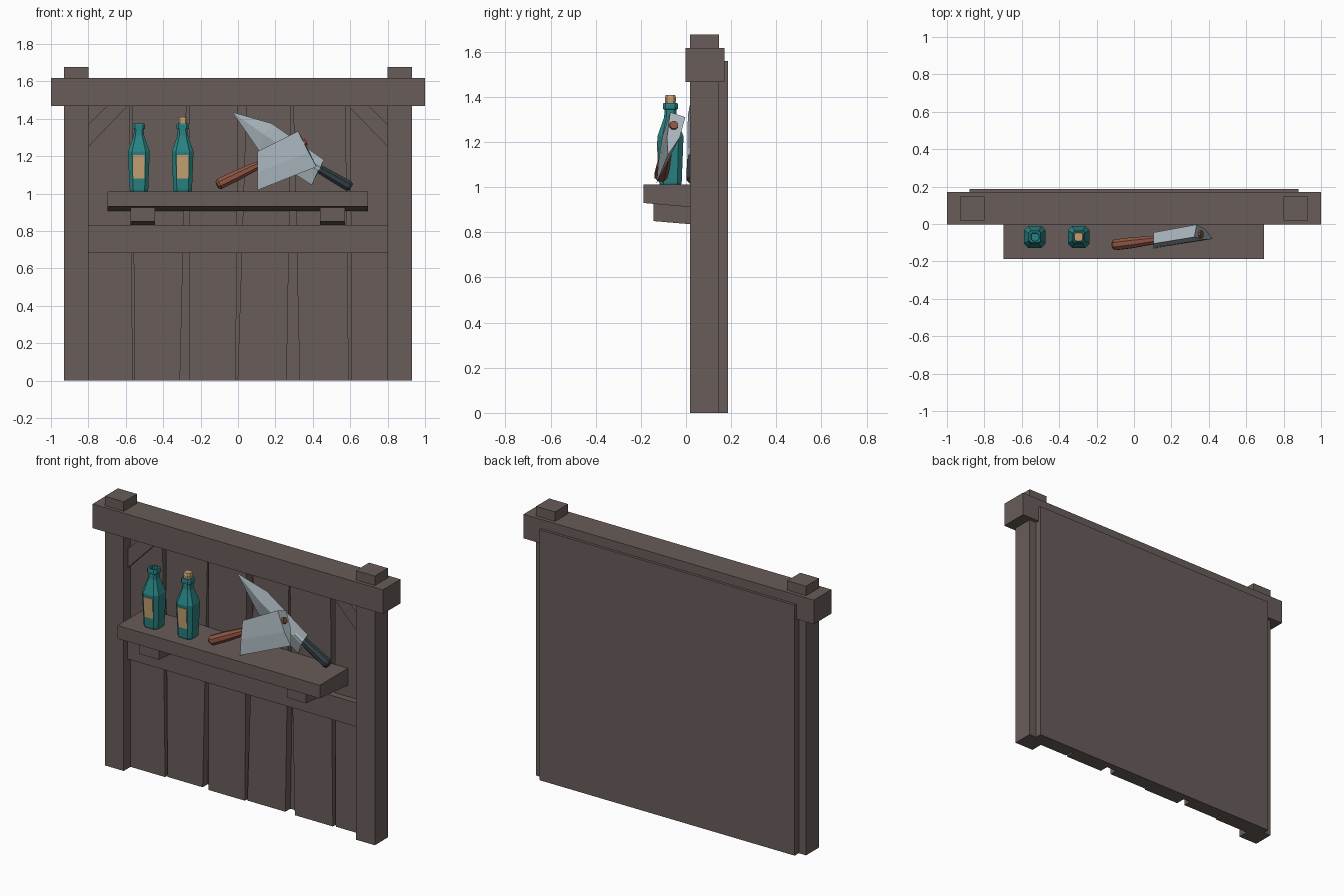
import bpy, bmesh, math
from mathutils import Vector

if "Cube" in bpy.data.objects:
    bpy.data.objects.remove(bpy.data.objects["Cube"])


def material(name, r, g, b):
    m = bpy.data.materials.new(name)
    m.diffuse_color = (r, g, b, 1)
    m.use_nodes = True
    m.node_tree.nodes["Principled BSDF"].inputs["Base Color"].default_value = m.diffuse_color
    return m


WOOD = material("dark_wood", .14, .108, .1)
TEAL = material("teal_glass", .022, .22, .22)
PAPER = material("paper_cork", .55, .35, .17)
STEEL = material("steel", .38, .45, .49)
RED = material("red_wood", .27, .09, .055)
BLACK = material("black_grip", .03, .045, .05)


def loft(name, sections, mat):
    """Skin a solid through sections with equal point counts, capping both ends."""
    bm = bmesh.new()
    rings = [[bm.verts.new(p) for p in s] for s in sections]
    n = len(rings[0])
    for a, b in zip(rings, rings[1:]):
        for i in range(n):
            j = (i + 1) % n
            bm.faces.new((a[i], a[j], b[j], b[i]))
    bm.faces.new(rings[0][::-1])
    bm.faces.new(rings[-1])
    bmesh.ops.remove_doubles(bm, verts=bm.verts, dist=1e-5)
    bmesh.ops.recalc_face_normals(bm, faces=bm.faces)
    me = bpy.data.meshes.new(name)
    bm.to_mesh(me)
    bm.free()
    me.materials.append(mat)
    ob = bpy.data.objects.new(name, me)
    bpy.context.collection.objects.link(ob)
    return ob


def front_prism(name, outline, y0, y1, mat=WOOD):
    """Extrude an (x, z) outline from y0 to y1."""
    return loft(name, [[(x, y, z) for x, z in outline] for y in (y0, y1)], mat)


def box(name, x0, x1, y0, y1, z0, z1):
    return front_prism(name, [(x0, z0), (x1, z0), (x1, z1), (x0, z1)], y0, y1)


def side_prism(name, outline, x0, x1):
    """Extrude a (y, z) outline from x0 to x1."""
    return loft(name, [[(x, y, z) for y, z in outline] for x in (x0, x1)], WOOD)


def rod(name, stations, mat, sides=8):
    """Round bar through (point, radius) stations along one straight axis."""
    pts = [(Vector(p), r) for p, r in stations]
    axis = (pts[-1][0] - pts[0][0]).normalized()
    u = axis.cross(Vector((0, 1, 0))).normalized()
    v = axis.cross(u)
    angles = [2 * math.pi * (i + .5) / sides for i in range(sides)]
    return loft(name, [[p + r * (u * math.cos(a) + v * math.sin(a)) for a in angles]
                       for p, r in pts], mat)


def octagon(cx, cy, z, h, k=.62):
    """Square ring of half width h with cut corners."""
    c = h * k
    return [(cx + x, cy + y, z) for x, y in
            ((h, -c), (h, c), (c, h), (-c, h), (-h, c), (-h, -c), (-c, -h), (c, -h))]


# frame: posts, corner braces, top beam, middle rail, back panel
for side, s in (("left", -1), ("right", 1)):
    box(side + "_post", s * .93, s * .80, .018, .147, 0, 1.676)
    front_prism(side + "_corner_brace",
                [(s * .80, 1.25), (s * .59, 1.468), (s * .70, 1.468), (s * .80, 1.37)],
                .06, .12)
box("top_beam", -1, 1, -.003, .17, 1.467, 1.617)
box("middle_rail", -.80, .80, .055, .12, .683, .832)
box("back_panel", -.88, .88, .145, .187, 0, 1.56)

# uneven planks: x at bottom left, bottom right, top right, top left, front y
planks = [(-.81, -.562, -.58, -.81, .085), (-.552, -.31, -.275, -.565, .095),
          (-.262, -.012, 0, -.262, .085), (-.002, .26, .285, .045, .095),
          (.33, .592, .575, .295, .088), (.607, .81, .81, .60, .095)]
for i, (a, b, c, d, y) in enumerate(planks):
    front_prism(f"wall_plank_{i + 1}", [(a, 0), (b, 0), (c, 1.5), (d, 1.5)], y, .15)

# shelf with sloped underside and two supports
side_prism("shelf", [(-.188, 1.012), (-.188, .93), (.09, .906), (.09, 1.012)], -.698, .695)
for i, x in enumerate((-.51, .505)):
    side_prism(f"shelf_support_{i + 1}",
               [(-.145, .94), (-.145, .85), (.09, .83), (.09, .93)], x - .066, x + .066)

# bottles: (z, half width), the last rings go down inside the neck
profile = [(1.012, .047), (1.022, .05), (1.225, .058), (1.31, .028), (1.345, .026),
           (1.346, .034), (1.365, .034), (1.373, .031), (1.373, .021), (1.31, .019)]
BY = -.069
for i, bx in enumerate((-.53, -.296)):
    loft(f"bottle_{i + 1}", [octagon(bx, BY, z, h) for z, h in profile], TEAL)
    loft(f"bottle_label_{i + 1}",
         [[(bx - .031, BY - h - .003, z), (bx + .031, BY - h - .003, z),
           (bx + .031, BY - h + .004, z), (bx - .031, BY - h + .004, z)]
          for z, h in ((1.08, .0523), (1.205, .0572))], PAPER)
loft("bottle_cork", [octagon(-.296, BY, z, h) for z, h in
                     ((1.33, .019), (1.395, .025), (1.408, .021))], PAPER)

# cleaver: wedge blade, rod handle running through the thick spine
loft("cleaver_blade", [
    [(.105, -.105, 1.225), (.105, -.045, 1.205), (.105, -.08, 1.115),
     (.105, -.13, 1.018), (.105, -.122, 1.115)],
    [(.322, -.07, 1.333), (.335, -.003, 1.31), (.383, -.028, 1.22),
     (.42, -.08, 1.143), (.378, -.084, 1.22)]], STEEL)
butt, end = Vector((-.105, -.112, 1.048)), Vector((.364, -.053, 1.277))
rod("cleaver_handle", [(butt.lerp(end, t), r) for t, r in
                       ((-.015, .02), (.01, .031), (.2, .031), (.43, .024),
                        (.47, .02), (1, .02))], RED)

# chef knife leaning on the wall: pointed blade with a ridge, bolster, grip
loft("knife_blade", [
    [(-.03, .03, 1.435)] * 4,
    [(.18, .03, 1.375), (.14, .008, 1.315), (.115, .03, 1.225), (.14, .052, 1.315)],
    [(.46, .03, 1.18), (.43, .006, 1.125), (.395, .03, 1.045), (.43, .054, 1.125)]], STEEL)
rod("knife_bolster", [((.38, .03, 1.165), .026), ((.435, .03, 1.13), .026)], STEEL)
rod("knife_grip", [((.425, .03, 1.137), .025), ((.50, .03, 1.093), .028),
                   ((.59, .03, 1.041), .031), ((.605, .03, 1.033), .022)], BLACK)
